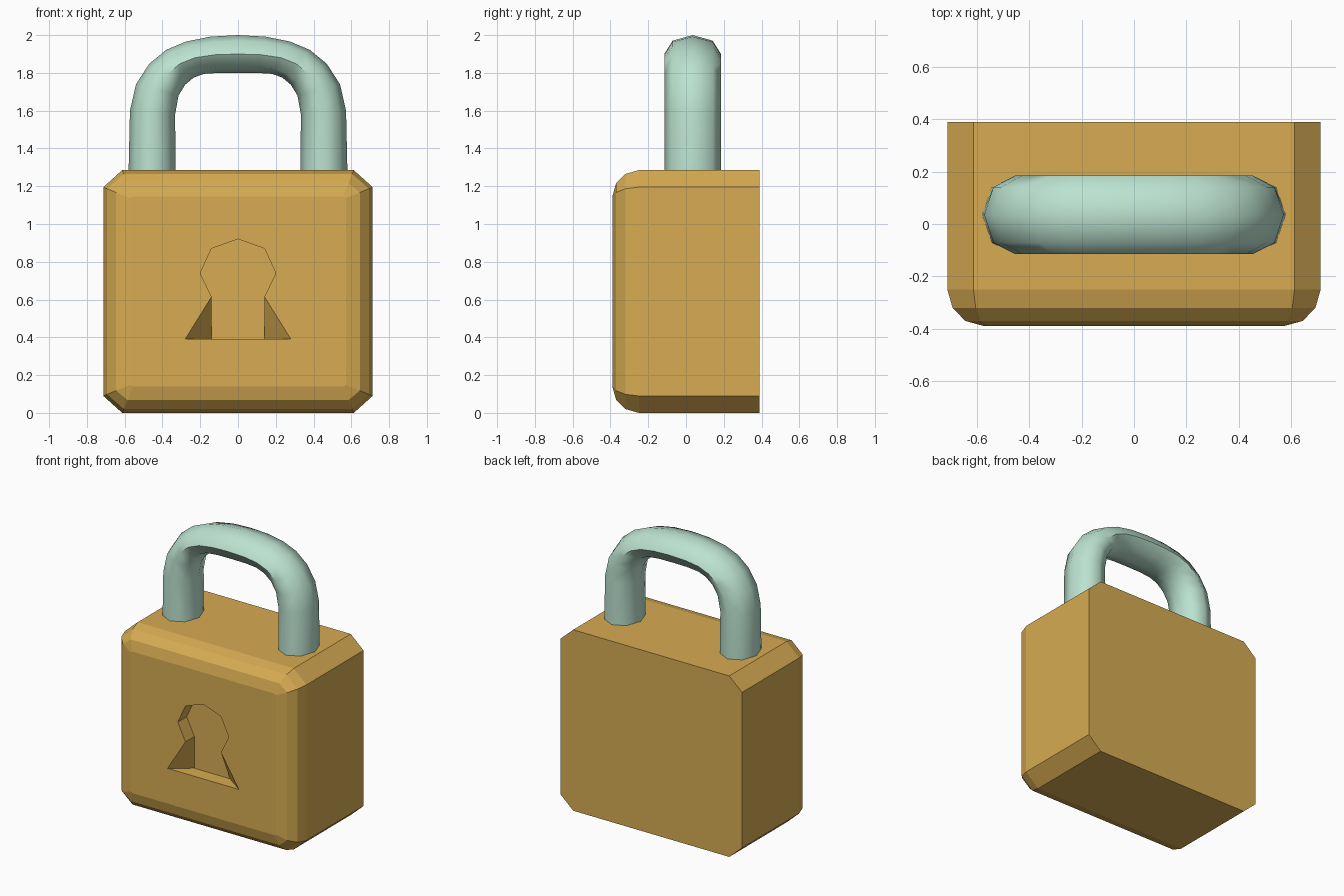
import bpy, bmesh, math

if "Cube" in bpy.data.objects:
    bpy.data.objects.remove(bpy.data.objects["Cube"])


def material(name, rgb):
    m = bpy.data.materials.new(name)
    m.diffuse_color = (*rgb, 1)
    m.use_nodes = True
    m.node_tree.nodes["Principled BSDF"].inputs["Base Color"].default_value = m.diffuse_color
    return m


def finish(name, bm, mat):
    """Turn a right half into a mirrored object."""
    bmesh.ops.recalc_face_normals(bm, faces=bm.faces[:])
    me = bpy.data.meshes.new(name)
    bm.to_mesh(me)
    bm.free()
    me.materials.append(mat)
    ob = bpy.data.objects.new(name, me)
    bpy.context.collection.objects.link(ob)
    mod = ob.modifiers.new("Mirror", 'MIRROR')
    mod.use_clip = True
    return ob


def bridge(bm, a, b, closed=False):
    n = len(a)
    for i in range(n if closed else n - 1):
        j = (i + 1) % n
        bm.faces.new((a[i], a[j], b[j], b[i]))


gold = material("brass_gold", (0.68, 0.41, 0.085))
mint = material("pale_mint", (0.50, 0.76, 0.63))

# Lock body: chamfered outline lofted from the back to a rounded front
W, H, CX, CZ = 0.713, 1.285, 0.1, 0.09


def outline(y, d):
    k = d * 0.41
    pts = [(0, d), (W - CX - k, d), (W - d, CZ + k),
           (W - d, H - CZ - k), (W - CX - k, H - d), (0, H - d)]
    return [(x, y, z) for x, z in pts]


bm = bmesh.new()
rings = [[bm.verts.new(p) for p in outline(y, d)] for y, d in
         ((0.39, 0), (-0.25, 0), (-0.32, 0.02), (-0.37, 0.068), (-0.39, 0.14))]
for a, b in zip(rings, rings[1:]):
    bridge(bm, a, b)
bm.faces.new(rings[0])

# Keyhole recess in the front face, its flared foot narrowing towards the floor
key = [(0, 0.92), (0.14, 0.87), (0.2, 0.74), (0.14, 0.615), (0.28, 0.39), (0, 0.39)]
rim = [bm.verts.new((x, -0.39, z)) for x, z in key]
floor = [bm.verts.new((0.14 if x == 0.28 else x, -0.29, z)) for x, z in key]
bm.faces.new(rings[-1] + rim)
bridge(bm, rim, floor)
bm.faces.new(floor)
finish("lock_body", bm, gold)

# Shackle: eight-sided oval sections between outer and inner arch points
arch = [((0.58, 1.25), (0.33, 1.25)), ((0.572, 1.6), (0.333, 1.58)),
        ((0.54, 1.74), (0.315, 1.68)), ((0.47, 1.848), (0.28, 1.737)),
        ((0.38, 1.922), (0.235, 1.775)), ((0.275, 1.966), (0.18, 1.795)),
        ((0.145, 1.992), (0.10, 1.80)), ((0, 2.0), (0, 1.80))]
bm = bmesh.new()
prev = None
for (ox, oz), (ix, iz) in arch:
    ring = []
    for i in range(8):
        t = i * math.pi / 4
        c = math.cos(t)
        ring.append(bm.verts.new(((ox + ix) / 2 + c * (ox - ix) / 2,
                                  0.035 + 0.15 * math.sin(t),
                                  (oz + iz) / 2 + c * (oz - iz) / 2)))
    if prev:
        bridge(bm, prev, ring, True)
    else:
        bm.faces.new(ring)
    prev = ring
shackle = finish("shackle", bm, mint)
bpy.context.view_layer.objects.active = shackle
shackle.select_set(True)
bpy.ops.object.shade_smooth_by_angle(angle=math.radians(60))
